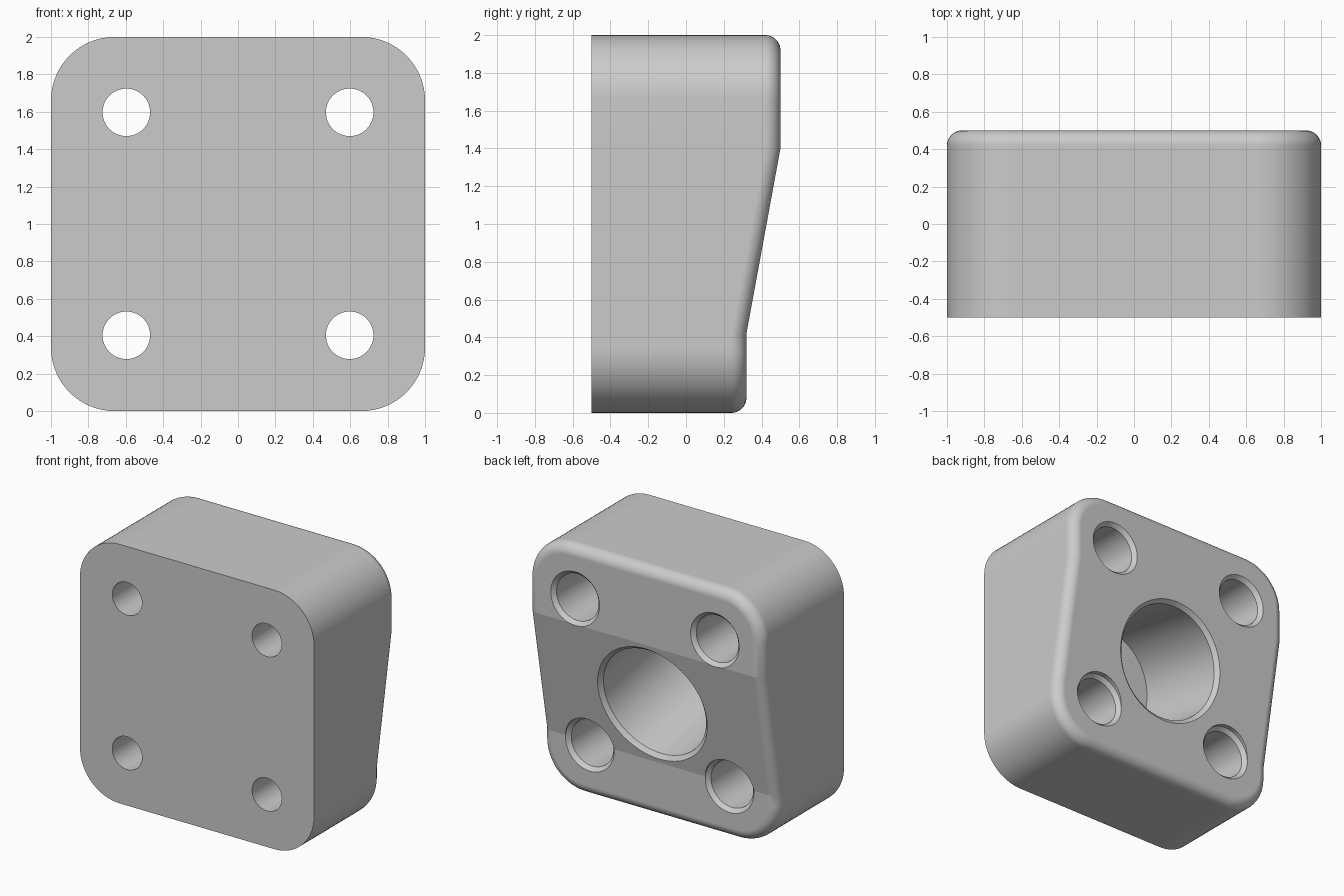
import bpy, bmesh
from math import sin, cos, pi, atan2, hypot
from mathutils import Matrix, Vector

cube = bpy.data.objects.get("Cube")
if cube:
    bpy.data.objects.remove(cube, do_unlink=True)

FRONT, Y_LOW, Y_HIGH = -0.5, 0.32, 0.5     # front plane, thin and thick back planes
Z_LOW, Z_HIGH = 0.42, 1.4                  # ends of the sloped back
CORNER, FILLET = 0.34, 0.08
TILT = atan2(Y_HIGH - Y_LOW, Z_HIGH - Z_LOW)

grey = bpy.data.materials.new("plain_grey")
grey.use_nodes = True
grey.diffuse_color = (0.6, 0.6, 0.6, 1)
grey.node_tree.nodes["Principled BSDF"].inputs["Base Color"].default_value = (0.6, 0.6, 0.6, 1)


def make_object(name, bm):
    bmesh.ops.recalc_face_normals(bm, faces=bm.faces)
    mesh = bpy.data.meshes.new(name)
    bm.to_mesh(mesh)
    bm.free()
    mesh.materials.append(grey)
    obj = bpy.data.objects.new(name, mesh)
    bpy.context.collection.objects.link(obj)
    return obj


def back_y(z):
    t = min(max((z - Z_LOW) / (Z_HIGH - Z_LOW), 0), 1)
    return Y_LOW + t * (Y_HIGH - Y_LOW)


def outline(inset, steps=16):
    """Rounded square in x, z with extra points where the back folds."""
    radius, c = CORNER - inset, 1 - CORNER
    pts = []
    for q, (sx, sz) in enumerate([(1, 1), (-1, 1), (-1, -1), (1, -1)]):
        for k in range(steps + 1):
            a = (q + k / steps) * pi / 2
            pts.append((sx * c + radius * cos(a), 1 + sz * c + radius * sin(a)))
        if q == 0:
            continue
        if q == 1:
            pts += [(inset - 1, Z_HIGH), (inset - 1, Z_LOW)]
        if q == 3:
            pts += [(1 - inset, Z_LOW), (1 - inset, Z_HIGH)]
    return pts


def cutter(name, profile, centre, tilt=0, sides=64):
    """Turned solid; profile is (radius, y) pairs along its axis."""
    bm = bmesh.new()
    rings = [[bm.verts.new((r * cos(2 * pi * k / sides), y, r * sin(2 * pi * k / sides)))
              for k in range(sides)] for r, y in profile]
    for a, b in zip(rings, rings[1:]):
        for k in range(sides):
            n = (k + 1) % sides
            bm.faces.new((a[k], a[n], b[n], b[k]))
    bm.faces.new(rings[0])
    bm.faces.new(rings[-1])
    bm.transform(Matrix.Translation(Vector(centre)) @ Matrix.Rotation(-tilt, 4, 'X'))
    obj = make_object(name, bm)
    obj.hide_render = True
    return obj


# Block: stacked outlines, the last ones rolling over into the folded back
bm = bmesh.new()
rings = [[bm.verts.new((x, FRONT, z)) for x, z in outline(0)]]
ROLL = 10
for k in range(ROLL + 1):
    a = k / ROLL * pi / 2
    rings.append([bm.verts.new((x, back_y(z) - FILLET * (1 - sin(a)), z))
                  for x, z in outline(FILLET * (1 - cos(a)))])
for a, b in zip(rings, rings[1:]):
    for k in range(len(a)):
        n = (k + 1) % len(a)
        bm.faces.new((a[k], a[n], b[n], b[k]))
bm.faces.new(rings[0])
eps = 0.001
for lo, hi in [(-1, Z_LOW), (Z_LOW, Z_HIGH), (Z_HIGH, 3)]:
    bm.faces.new([v for v in rings[-1] if lo - eps < v.co.z < hi + eps])
block = make_object("mounting_block", bm)

# Four counterbored screw holes and a blind bore square to the slope
cutters = []
for z, y in [(0.405, Y_LOW), (1.597, Y_HIGH)]:
    for x in (-0.597, 0.597):
        cutters.append(cutter("screw_hole_cutter", [
            (0.127, -0.7), (0.127, -0.15), (0.18, -0.15),
            (0.18, y - 0.03), (0.208, y), (0.208, 0.7)], (x, 0, z)))
zc = (Z_LOW + Z_HIGH) / 2
cutters.append(cutter("centre_bore_cutter", [
    (0.435, -0.8), (0.435, -0.03), (0.465, 0), (0.465, 0.2)],
    (0, back_y(zc), zc), TILT))

bpy.context.view_layer.objects.active = block
block.select_set(True)
for c in cutters:
    mod = block.modifiers.new("hole", 'BOOLEAN')
    mod.operation, mod.solver, mod.object = 'DIFFERENCE', 'EXACT', c
    bpy.ops.object.modifier_apply(modifier=mod.name)
    bpy.data.objects.remove(c, do_unlink=True)

# Smooth curves, crisp folds and rims
for o in bpy.context.selected_objects:
    o.select_set(o == block)
bpy.ops.object.shade_smooth_by_angle(angle=9.5 * pi / 180)
weighted = block.modifiers.new("even_shading", 'WEIGHTED_NORMAL')
weighted.keep_sharp = True
